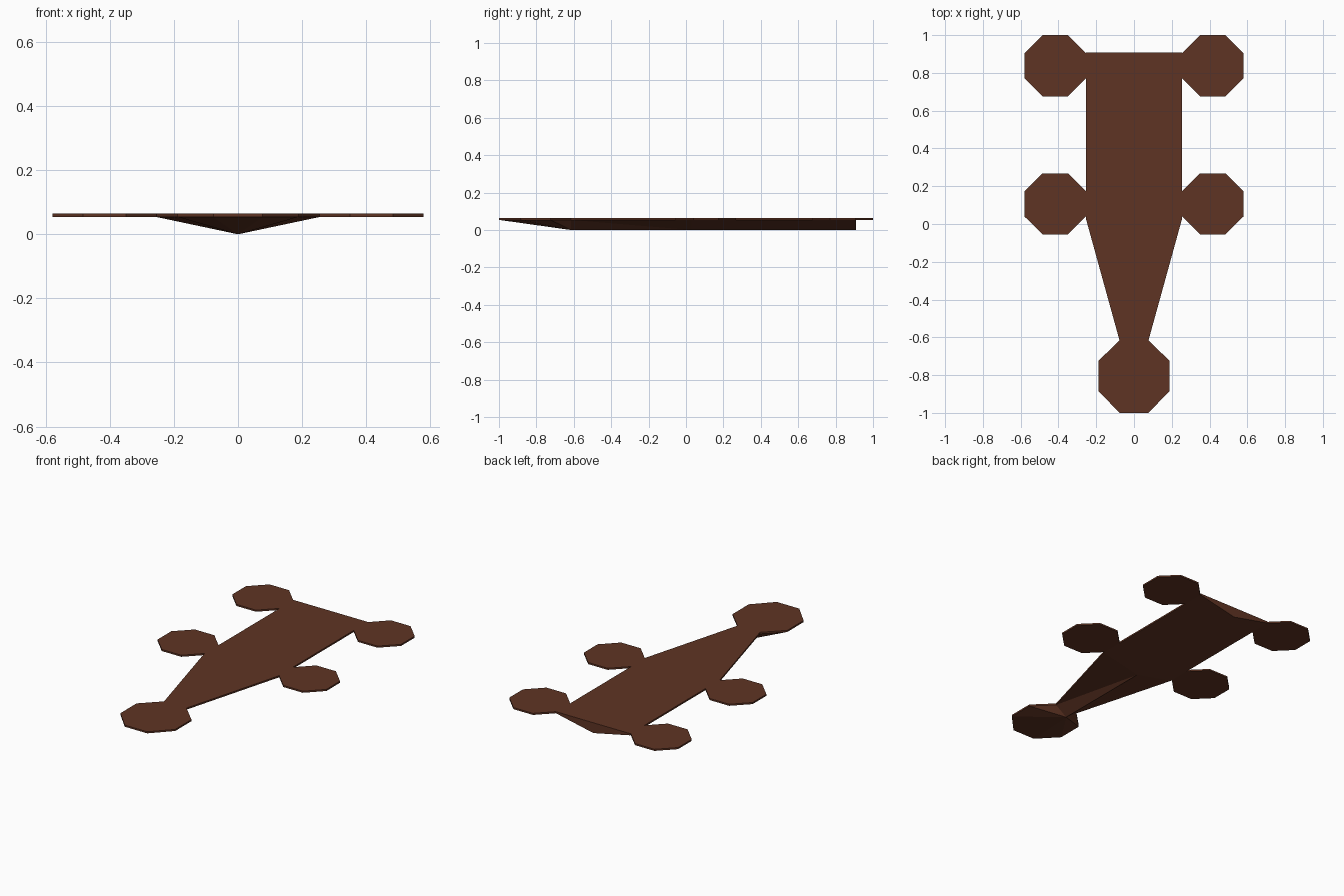
import bpy
import bmesh

cube = bpy.data.objects.get("Cube")
if cube:
    bpy.data.objects.remove(cube, do_unlink=True)

TOP, LOW = 0.064, 0.054

brown = bpy.data.materials.new("reddish_brown")
brown.use_nodes = True
colour = (0.114, 0.034, 0.017, 1)
brown.diffuse_color = colour
brown.node_tree.nodes["Principled BSDF"].inputs["Base Color"].default_value = colour


def finish(name, bm):
    """Weld, orient and link a finished mesh."""
    bmesh.ops.remove_doubles(bm, verts=bm.verts, dist=0.0005)
    bmesh.ops.recalc_face_normals(bm, faces=bm.faces)
    mesh = bpy.data.meshes.new(name)
    bm.to_mesh(mesh)
    bm.free()
    mesh.materials.append(brown)
    obj = bpy.data.objects.new(name, mesh)
    bpy.context.collection.objects.link(obj)


def body():
    """Flat deck with head, and a faceted keel below it."""
    rim = [(0.077, -1), (0.188, -0.884), (0.188, -0.725),
           (0.077, -0.615), (0.255, 0.03), (0.255, 0.908)]
    bm = bmesh.new()

    def face(*points):
        bm.faces.new([bm.verts.new(p) for p in points])

    for s in (1, -1):
        up = [(s * x, y, TOP) for x, y in rim]
        low = [(s * x, y, LOW) for x, y in rim]
        mid_up = [(0, y, TOP) for x, y in rim]
        mid_low = [(0, y, LOW) for x, y in rim]
        neck, shoulder, rear = [(0, y, 0) for x, y in rim[3:]]

        # Deck and its thin edge
        for i in range(len(rim) - 1):
            face(mid_up[i], up[i], up[i + 1], mid_up[i + 1])
            face(up[i], low[i], low[i + 1], up[i + 1])
        for i in (0, -1):
            face(mid_up[i], up[i], low[i], mid_low[i])

        # Head underside fans out from the neck end of the keel
        fan = [mid_low[0]] + low[:4]
        for a, b in zip(fan, fan[1:]):
            face(neck, a, b)

        # Keel flanks and rear end
        face(neck, low[3], shoulder)
        face(low[3], low[4], shoulder)
        face(shoulder, low[4], low[5], rear)
        face(rear, low[5], mid_low[5])
    finish("body", bm)


def foot(name, side, y):
    """Thin octagonal plate touching the body edge."""
    half, cut = 0.162, 0.067
    ring = [(half, cut), (cut, half), (-cut, half), (-half, cut),
            (-half, -cut), (-cut, -half), (cut, -half), (half, -cut)]
    bm = bmesh.new()
    plate = bm.faces.new([bm.verts.new((side * 0.417 + u, y + v, LOW)) for u, v in ring])
    made = bmesh.ops.extrude_face_region(bm, geom=[plate], use_keep_orig=True)
    verts = [g for g in made["geom"] if isinstance(g, bmesh.types.BMVert)]
    bmesh.ops.translate(bm, verts=verts, vec=(0, 0, TOP - LOW))
    finish(name, bm)


body()
for label, side in (("left", 1), ("right", -1)):
    foot("front_foot_" + label, side, 0.106)
    foot("back_foot_" + label, side, 0.838)
